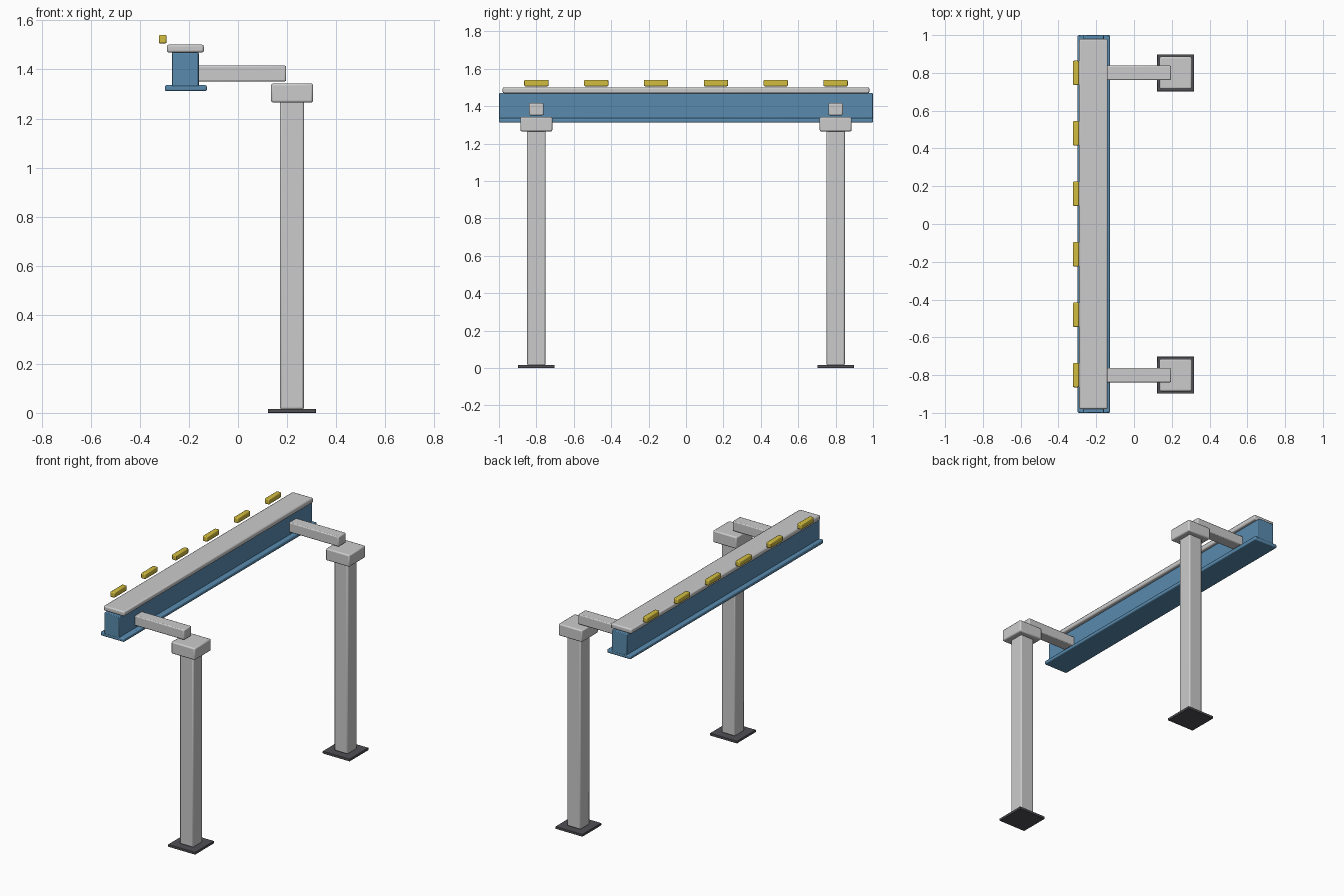
import bpy, math

if "Cube" in bpy.data.objects:
    bpy.data.objects.remove(bpy.data.objects["Cube"])


def material(name, rgb):
    m = bpy.data.materials.new(name)
    m.diffuse_color = (*rgb, 1)
    m.use_nodes = True
    m.node_tree.nodes["Principled BSDF"].inputs["Base Color"].default_value = m.diffuse_color
    return m


BLUE = material("blue_paint", (0.10, 0.26, 0.43))
YELLOW = material("yellow_paint", (0.65, 0.51, 0.05))
DARK = material("dark_steel", (0.08, 0.08, 0.09))


def box(name, x, y, z, bevel=0.006, mat=None):
    """Bevelled box from (min, max) ranges on each axis."""
    bpy.ops.mesh.primitive_cube_add(
        size=1, location=[(a + b) / 2 for a, b in (x, y, z)])
    ob = bpy.context.object
    ob.name = name
    ob.scale = [b - a for a, b in (x, y, z)]
    bpy.ops.object.transform_apply(location=False, rotation=False, scale=True)
    if mat:
        ob.data.materials.append(mat)
    if bevel:
        mod = ob.modifiers.new("edge_bevel", "BEVEL")
        mod.width = bevel
        mod.segments = 2
        bpy.ops.object.shade_smooth_by_angle(angle=math.radians(30))
    return ob


def around(c, size):
    return (c - size / 2, c + size / 2)


# Beam: web, lower flange and top plate
box("beam_web", (-0.27, -0.16), (-1, 1), (1.33, 1.47), 0.004, BLUE)
box("beam_flange", (-0.298, -0.127), (-1, 1), (1.312, 1.336), 0.006, BLUE)
box("top_plate", (-0.29, -0.139), (-0.98, 0.98), (1.469, 1.501), 0.008)

# Yellow markers along the outer edge
for i in range(6):
    box(f"marker_{i + 1}", (-0.323, -0.291), around(-0.8 + 0.32 * i, 0.13),
        (1.506, 1.541), 0.006, YELLOW)

# Two supports: foot, post, cap and arm
for side, y in (("front", -0.8), ("back", 0.8)):
    box(f"{side}_foot", (0.122, 0.318), around(y, 0.196), (0, 0.016), 0.002, DARK)
    box(f"{side}_post", (0.171, 0.269), around(y, 0.098), (0.014, 1.28), 0.008)
    box(f"{side}_cap", (0.135, 0.306), around(y, 0.171), (1.265, 1.343), 0.008)
    box(f"{side}_arm", (-0.18, 0.196), around(y, 0.077), (1.351, 1.416), 0.006)
